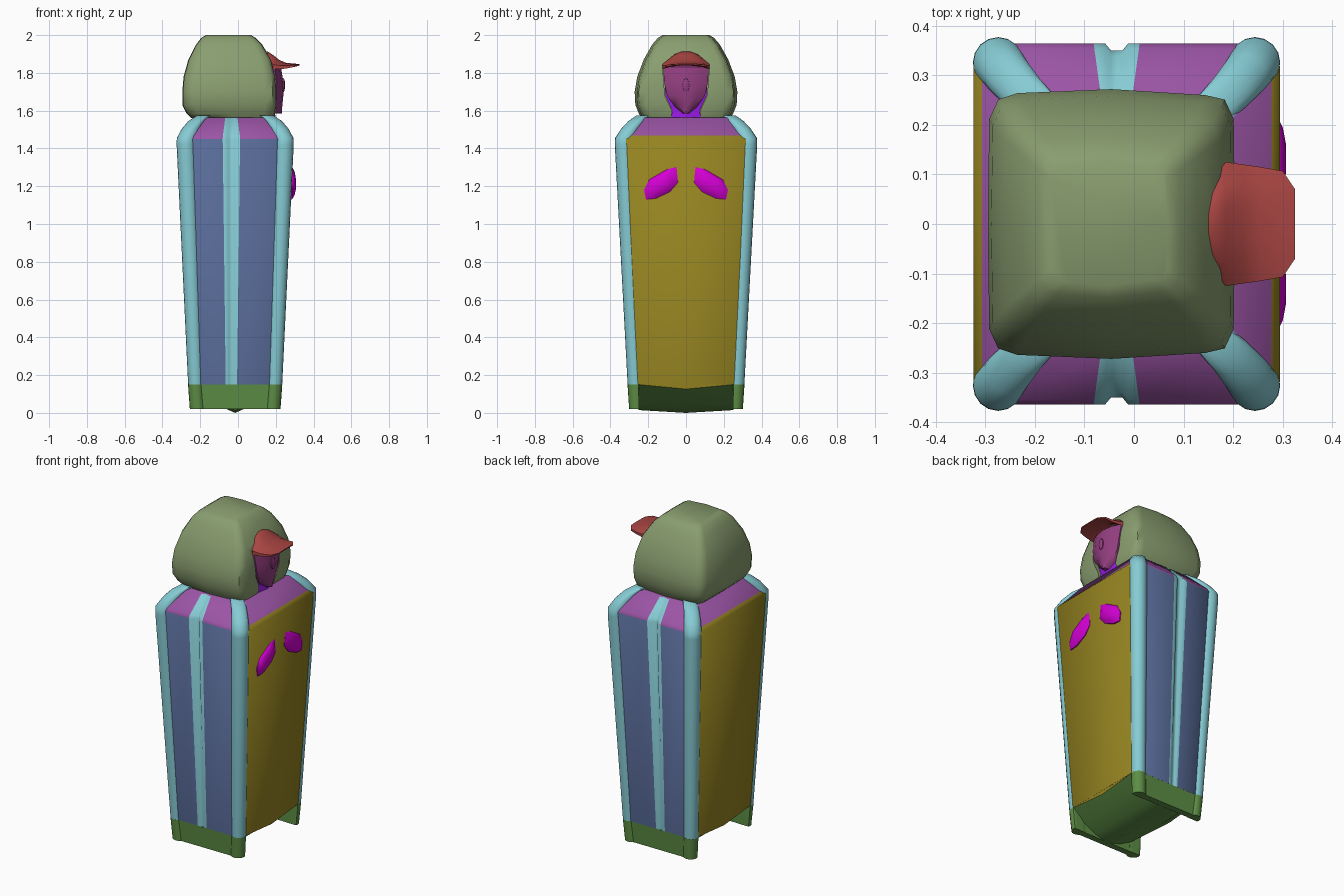
import bpy, bmesh, math
from mathutils import Vector

if "Cube" in bpy.data.objects:
    bpy.data.objects.remove(bpy.data.objects["Cube"])

CX = -0.015  # body centre in x


def mat(name, rgb):
    m = bpy.data.materials.new(name)
    m.diffuse_color = (*rgb, 1)
    m.use_nodes = True
    m.node_tree.nodes["Principled BSDF"].inputs["Base Color"].default_value = m.diffuse_color
    return m


GOLD = mat("gold", (0.30, 0.23, 0.015))
CYAN = mat("cyan", (0.24, 0.60, 0.66))
BLUE = mat("blue", (0.10, 0.15, 0.32))
PURPLE = mat("purple", (0.33, 0.09, 0.38))
GREEN = mat("green", (0.11, 0.27, 0.06))
OLIVE = mat("olive", (0.25, 0.34, 0.16))
RED = mat("red", (0.40, 0.06, 0.055))
MAUVE = mat("mauve", (0.30, 0.05, 0.22))
VIOLET = mat("violet", (0.30, 0.01, 0.75))
MAGENTA = mat("magenta", (0.65, 0.0, 0.65))


def loft(name, rings, mats, pick=None, smooth=None):
    """Skin equal-length rings of points and cap both ends."""
    bm = bmesh.new()
    vs = [[bm.verts.new(p) for p in r] for r in rings]
    n = len(rings[0])
    for s in range(len(rings) - 1):
        for i in range(n):
            j = (i + 1) % n
            f = bm.faces.new((vs[s][i], vs[s][j], vs[s + 1][j], vs[s + 1][i]))
            if pick:
                f.material_index = pick(s, i)
    bm.faces.new(vs[0][::-1])
    bm.faces.new(vs[-1])
    bmesh.ops.recalc_face_normals(bm, faces=bm.faces)
    me = bpy.data.meshes.new(name)
    bm.to_mesh(me)
    bm.free()
    for m in mats:
        me.materials.append(m)
    ob = bpy.data.objects.new(name, me)
    bpy.context.collection.objects.link(ob)
    if smooth:
        bpy.ops.object.select_all(action='DESELECT')
        ob.select_set(True)
        bpy.context.view_layer.objects.active = ob
        bpy.ops.object.shade_smooth_by_angle(angle=math.radians(smooth))
    return ob


# Torso: chamfered tapering box with a grooved rib down each broad side
def torso_ring(z, hx, hy, w, d):
    c, s, o = 0.045, w * 0.5, -0.02
    side = [(hx, hy - c), (hx - c, hy), (o + w, hy), (o + s, hy), (o + s * 0.5, hy - d),
            (o - s * 0.5, hy - d), (o - s, hy), (o - w, hy), (-hx + c, hy), (-hx, hy - c)]
    pts = side + [(x, -y) for x, y in reversed(side)]
    return [(x + CX, y, z) for x, y in pts]


def torso_mat(s, i):
    i %= 10
    if i == 9:                      # narrow sides
        return 3 if s < 2 else 0
    if i in (1, 7):                 # broad sides
        return 2 if s == 0 else 0
    return 1                        # rib and corners


loft("torso", [torso_ring(0.15, 0.247, 0.299, 0.030, 0.004),
               torso_ring(1.45, 0.309, 0.364, 0.046, 0.014),
               torso_ring(1.468, 0.292, 0.354, 0.045, 0.014),
               torso_ring(1.565, 0.215, 0.260, 0.032, 0.006)],
     [PURPLE, CYAN, BLUE, GOLD], torso_mat, smooth=55)


# Corner columns, and feet that are flat on the inside
def disc(x, y, z, r, n=16):
    return [(x + r * math.cos(2 * math.pi * k / n), y + r * math.sin(2 * math.pi * k / n), z)
            for k in range(n)]


COLUMN = [(0.208, 0.268, 0.15, 0.041), (0.259, 0.326, 1.42, 0.051), (0.258, 0.325, 1.455, 0.051),
          (0.235, 0.296, 1.505, 0.047), (0.205, 0.262, 1.545, 0.043), (0.165, 0.225, 1.575, 0.037)]
FOOT = [(0.199, 0.260, 0.02, 0.041), (0.208, 0.268, 0.15, 0.0415)]
for sx in (-1, 1):
    for sy in (-1, 1):
        loft("corner_column", [disc(CX + sx * x, sy * y, z, r) for x, y, z, r in COLUMN],
             [CYAN], smooth=50)
        loft("foot", [[(px, sy * max(sy * py, 0.248 + 0.002 * (sy * py - y)), pz)
                       for px, py, pz in disc(CX + sx * x, sy * y, z, r)]
                      for x, y, z, r in FOOT], [GREEN], smooth=40)


# Base: wedge-shaped underside, its gold edge dipping mid-way, and a skirt on each broad side
def under_ring(y, edge, dip):
    prof = [(-0.2465, 0.152), (0.2465, 0.152), (0.2455, edge), (0.17, 0.082), (0.09, 0.04), (0, dip),
            (-0.09, 0.04), (-0.17, 0.082), (-0.2455, edge)]
    return [(x + CX, y, z) for x, z in prof]


loft("underside", [under_ring(-0.252, 0.15, 0.015), under_ring(0, 0.126, 0.0),
                   under_ring(0.252, 0.15, 0.015)],
     [GREEN, GOLD], lambda s, i: int(i in (1, 8)), smooth=40)
for sy in (-1, 1):
    loft("skirt", [[(CX + x, sy * y, z) for x, y in
                    ((-hx, o), (hx, o), (hx, 0.25), (-hx, 0.25))]
                   for z, hx, o in ((0.02, 0.205, 0.289), (0.15, 0.21, 0.2985))], [GREEN])


# Hood: rounded box sections tapering to a flat crown, with the face opening cut out
def hood_ring(z, x0, x1, hy, c):
    m = (x0 + x1) / 2
    half = [(x1, 0), (x1 - 0.003, hy - c), (x1 - c * 0.35, hy - c * 0.35), (x1 - c, hy - 0.012),
            (m, hy), (x0 + c, hy - 0.008), (x0 + c * 0.35, hy - c * 0.35), (x0 + 0.003, hy - c)]
    pts = half + [(x0, 0)] + [(x, -y) for x, y in reversed(half[1:])]
    return [(x, y, z) for x, y in pts]


hood = loft("hood", [hood_ring(*r) for r in (
    (1.56, -0.245, 0.188, 0.236, 0.06), (1.585, -0.272, 0.197, 0.250, 0.06),
    (1.63, -0.295, 0.203, 0.268, 0.06), (1.70, -0.295, 0.204, 0.272, 0.06),
    (1.78, -0.288, 0.198, 0.258, 0.06), (1.87, -0.263, 0.176, 0.224, 0.055),
    (1.95, -0.222, 0.128, 0.179, 0.045), (1.985, -0.195, 0.093, 0.149, 0.04),
    (2.0, -0.17, 0.07, 0.125, 0.035))], [OLIVE], smooth=50)
OPENING = [(0.082, 1.50), (0.075, 1.60), (0.112, 1.68), (0.124, 1.83), (0.05, 1.88)]
outline = OPENING + [(-y, z) for y, z in reversed(OPENING)]
cutter = loft("opening_cutter", [[(x, y, z) for y, z in outline] for x in (0.13, 0.4)], [OLIVE])
cutter.hide_render = True
cutter.hide_viewport = True
cutter.display_type = 'WIRE'
cut = hood.modifiers.new("opening", 'BOOLEAN')
cut.operation = 'DIFFERENCE'
cut.solver = 'EXACT'
cut.object = cutter

# Neck behind the face
loft("neck", [[(0.05, -w, z), (x, -w, z), (x + 0.015, 0, z), (x, w, z), (0.05, w, z)]
              for z, w, x in ((1.55, 0.08, 0.185), (1.60, 0.073, 0.18), (1.68, 0.109, 0.175),
                              (1.78, 0.115, 0.155))], [VIOLET])

# Face: shield shape, narrow at the chin, with a small nose
loft("face", [[(0.13, -w, z), (x - 0.035, -w, z), (x - 0.01, -w * 0.55, z), (x, 0, z),
               (x - 0.01, w * 0.55, z), (x - 0.035, w, z), (0.13, w, z)]
              for z, w, x in ((1.585, 0.015, 0.232), (1.62, 0.058, 0.234), (1.68, 0.100, 0.24),
                              (1.75, 0.116, 0.24), (1.83, 0.12, 0.228), (1.852, 0.10, 0.20))],
     [MAUVE], smooth=35)
NOSE = [(0.02 * math.cos(k * math.pi / 4), 0.04 * math.sin(k * math.pi / 4)) for k in range(8)]
loft("nose", [[(x, y * s, 1.735 + z * s) for y, z in NOSE]
              for x, s in ((0.225, 1), (0.243, 0.9), (0.248, 0.5))], [MAUVE], smooth=40)


# Visor: curved peak over the face
def visor_ring(x, w, zc, ze, t):
    top = [(-w, ze), (-w * 0.65, ze + (zc - ze) * 0.7), (-w * 0.25, zc), (w * 0.25, zc),
           (w * 0.65, ze + (zc - ze) * 0.7), (w, ze)]
    return [(x, y, z) for y, z in top] + [(x, y, z - t) for y, z in reversed(top)]


loft("visor", [visor_ring(*r) for r in (
    (0.137, 0.05, 1.912, 1.885, 0.03), (0.16, 0.095, 1.912, 1.866, 0.03),
    (0.185, 0.125, 1.895, 1.846, 0.024), (0.22, 0.120, 1.868, 1.838, 0.018),
    (0.255, 0.115, 1.853, 1.838, 0.015), (0.30, 0.107, 1.849, 1.842, 0.01),
    (0.325, 0.07, 1.847, 1.845, 0.006))], [RED], smooth=45)

# Pair of domed chest lozenges
LOZENGE = [(0.05, 1.303), (0.10, 1.29), (0.195, 1.235), (0.222, 1.18), (0.212, 1.13), (0.16, 1.135),
           (0.085, 1.17), (0.043, 1.22)]
mid = Vector((0.132, 1.21))
for sy in (-1, 1):
    rings = []
    for x, s in ((0.265, 1), (0.286, 1), (0.300, 0.7), (0.307, 0.3)):
        pts = [mid + (Vector(p) - mid) * s for p in LOZENGE]
        rings.append([(x, sy * p.x, p.y) for p in pts])
    loft("chest_lozenge", rings, [MAGENTA], smooth=50)
